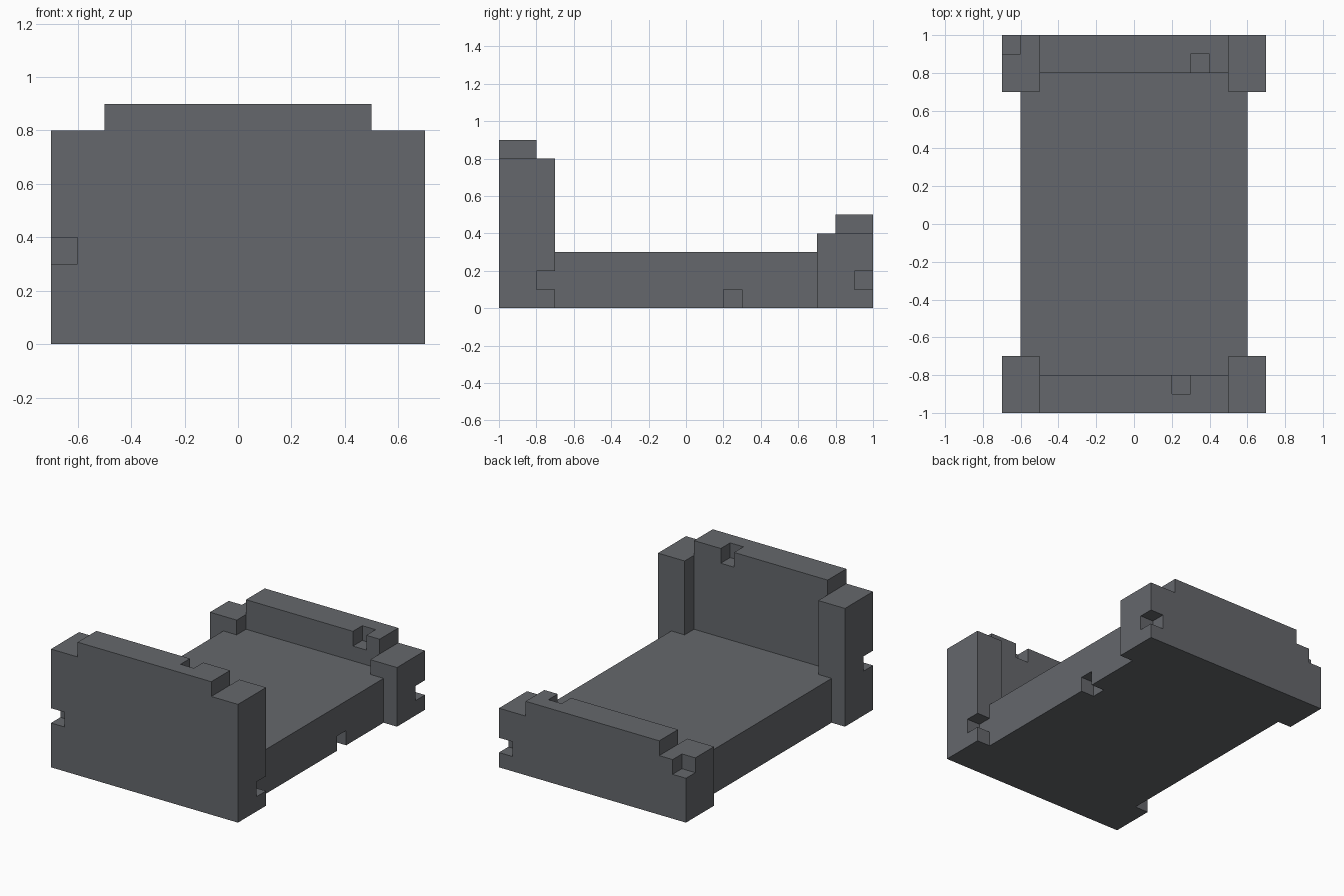
import bpy
from mathutils import Vector

default = bpy.data.objects.get("Cube")
if default:
    bpy.data.objects.remove(default, do_unlink=True)

# Single slate grey material
grey = bpy.data.materials.new("slate_grey")
grey.use_nodes = True
colour = (0.13, 0.137, 0.15, 1)
grey.diffuse_color = colour
bsdf = grey.node_tree.nodes["Principled BSDF"]
bsdf.inputs["Base Color"].default_value = colour
bsdf.inputs["Roughness"].default_value = 0.8


def box(name, low, high):
    """Box between two opposite corners."""
    low, high = Vector(low), Vector(high)
    bpy.ops.mesh.primitive_cube_add(size=1)
    obj = bpy.context.object
    obj.name = name
    for v in obj.data.vertices:
        v.co = (low + high) / 2 + v.co * (high - low)
    obj.data.materials.append(grey)
    return obj


def notch(obj, low, outward, size=0.1):
    """Cut a small cubic notch, extended past the surface on its open sides."""
    low = Vector(low)
    high = low + Vector((size, size, size))
    for axis, side in enumerate(outward):
        if side < 0:
            low[axis] -= size / 2
        elif side > 0:
            high[axis] += size / 2
    cutter = box("notch_cutter", low, high)
    cutter.hide_render = True
    mod = obj.modifiers.new("notch", "BOOLEAN")
    mod.operation = "DIFFERENCE"
    mod.solver = "EXACT"
    mod.object = cutter
    bpy.context.view_layer.objects.active = obj
    bpy.ops.object.modifier_apply(modifier=mod.name)
    bpy.data.objects.remove(cutter, do_unlink=True)


# Mattress base running between the end boards
mattress = box("mattress", (-0.6, -0.8, 0), (0.6, 0.8, 0.3))
notch(mattress, (0.5, 0.2, 0), (1, 0, -1))

# Tall board and posts at the front, low ones at the back
parts = {}
for end, y, height in (("front", -1, 0.9), ("back", 1, 0.5)):
    ys = sorted((y, y * 0.8))
    parts[end] = box(end + "_board", (-0.5, ys[0], 0), (0.5, ys[1], height))
    ys = sorted((y, y * 0.7))
    for side, x in (("left", 0.5), ("right", -0.7)):
        parts[end, side] = box(f"{end}_{side}_post", (x, ys[0], 0),
                               (x + 0.2, ys[1], height - 0.1))

# Chipped corners and edges
notch(parts["front"], (0.2, -0.9, 0.8), (0, 1, 1))
notch(parts["back"], (0.3, 0.8, 0.4), (0, -1, 1))
notch(parts["front", "right"], (-0.7, -1, 0.3), (-1, -1, 0))
notch(parts["front", "left"], (0.6, -0.8, 0.1), (1, 1, 0))
notch(parts["back", "right"], (-0.7, 0.9, 0.3), (-1, 1, 1))
notch(parts["back", "left"], (0.6, 0.9, 0.1), (1, 1, 0))
